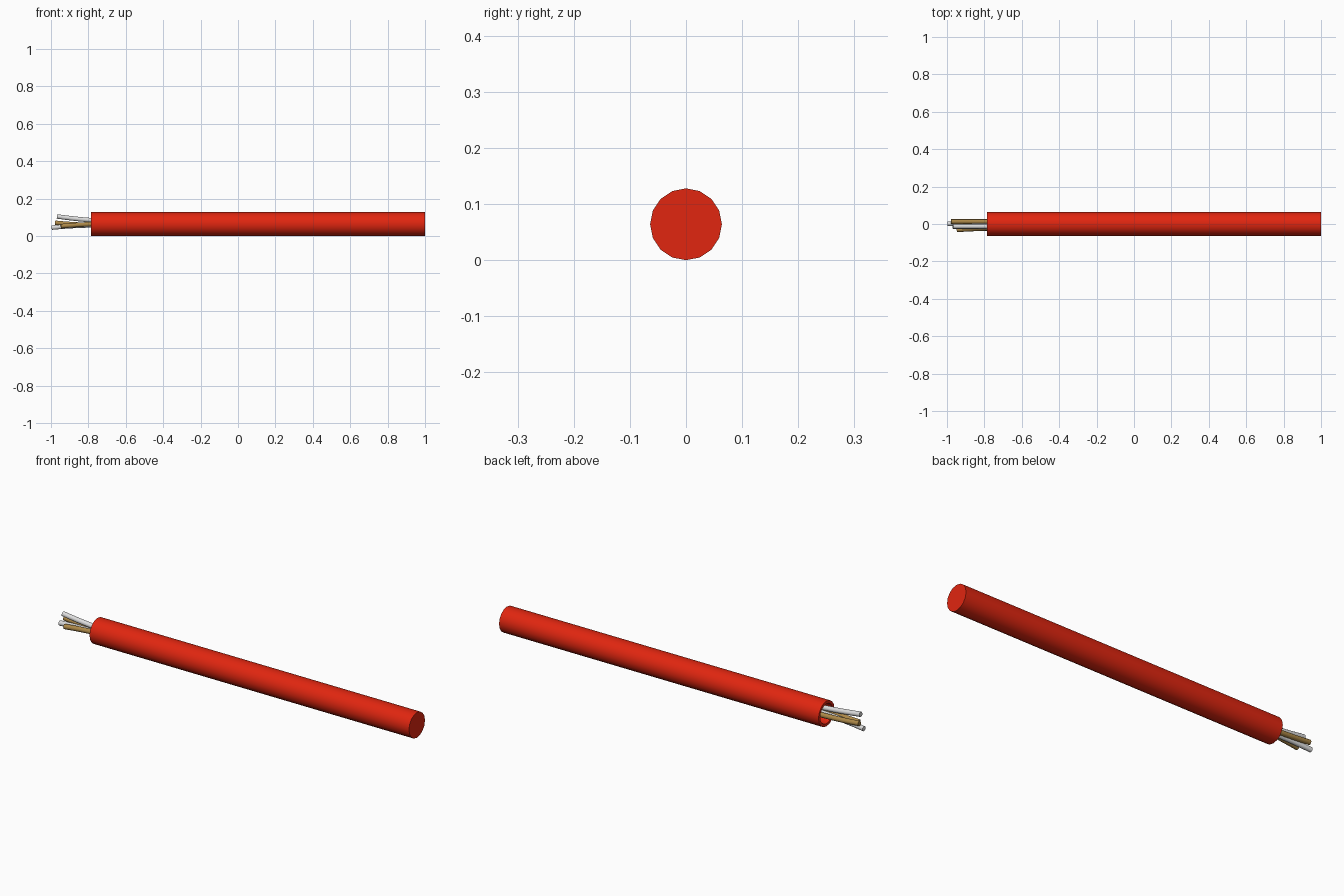
import bpy, bmesh, math
from mathutils import Vector

if "Cube" in bpy.data.objects:
    bpy.data.objects.remove(bpy.data.objects["Cube"])


def material(name, rgb):
    m = bpy.data.materials.new(name)
    m.use_nodes = True
    m.diffuse_color = (*rgb, 1)
    m.node_tree.nodes["Principled BSDF"].inputs["Base Color"].default_value = (*rgb, 1)
    return m


RED = material("red_insulation", (0.75, 0.019, 0.005))
COPPER = material("copper", (0.42, 0.25, 0.065))
SILVER = material("silver", (0.72, 0.72, 0.72))

AXIS_Z = 0.064


def ring(bm, centre, direction, radius, sides):
    """Circle of vertices around a centre, facing along direction."""
    side = Vector((0, 1, 0)) - direction * direction.y
    side.normalize()
    up = direction.cross(side)
    return [bm.verts.new(centre + radius * (math.cos(a) * side + math.sin(a) * up))
            for a in (2 * math.pi * i / sides for i in range(sides))]


def tube(name, stations, sides, mat):
    """Skin rings given as (centre, direction, radius) and cap both ends."""
    bm = bmesh.new()
    rings = [ring(bm, c, d, r, sides) for c, d, r in stations]
    for a, b in zip(rings, rings[1:]):
        for i in range(sides):
            j = (i + 1) % sides
            bm.faces.new((a[i], a[j], b[j], b[i]))
    bm.faces.new(rings[0])
    bm.faces.new(rings[-1])
    bmesh.ops.recalc_face_normals(bm, faces=bm.faces)
    mesh = bpy.data.meshes.new(name)
    bm.to_mesh(mesh)
    bm.free()
    mesh.materials.append(mat)
    obj = bpy.data.objects.new(name, mesh)
    bpy.context.collection.objects.link(obj)
    bpy.ops.object.select_all(action="DESELECT")
    obj.select_set(True)
    bpy.context.view_layer.objects.active = obj
    bpy.ops.object.shade_smooth_by_angle(angle=math.radians(50))
    return obj


def wire(name, start, middle, end, mat, radius=0.0125, steps=8):
    """Gently bent strand, from deep in the sleeve out to its cut tip."""
    a, m, b = Vector(start), Vector(middle), Vector(end)
    ctrl = 2 * m - (a + b) / 2
    stations = []
    for k in range(steps + 1):
        t = k / steps
        p = (1 - t) ** 2 * a + 2 * t * (1 - t) * ctrl + t * t * b
        d = (1 - t) * (ctrl - a) + t * (b - ctrl)
        stations.append((p, d.normalized(), radius))
    return tube(name, stations, 10, mat)


# Insulating sleeve: closed at one end, hollow at the stripped end
X = Vector((1, 0, 0))
profile = [(1.0, 0.064), (-0.785, 0.064), (-0.785, 0.05), (-0.68, 0.05)]
tube("insulation_sleeve",
     [(Vector((x, 0, AXIS_Z)), X, r) for x, r in profile], 16, RED)

# Four bare strands fanning out of the stripped end
wire("upper_silver_wire", (-0.67, -0.012, 0.080), (-0.81, -0.013, 0.087),
     (-0.968, -0.013, 0.105), SILVER)
wire("lower_silver_wire", (-0.67, -0.010, 0.056), (-0.83, -0.006, 0.056),
     (-0.996, 0.002, 0.045), SILVER)
wire("back_copper_wire", (-0.67, 0.013, 0.058), (-0.82, 0.013, 0.060),
     (-0.978, 0.013, 0.071), COPPER)
wire("front_copper_wire", (-0.67, -0.022, 0.066), (-0.80, -0.024, 0.063),
     (-0.947, -0.031, 0.053), COPPER)
